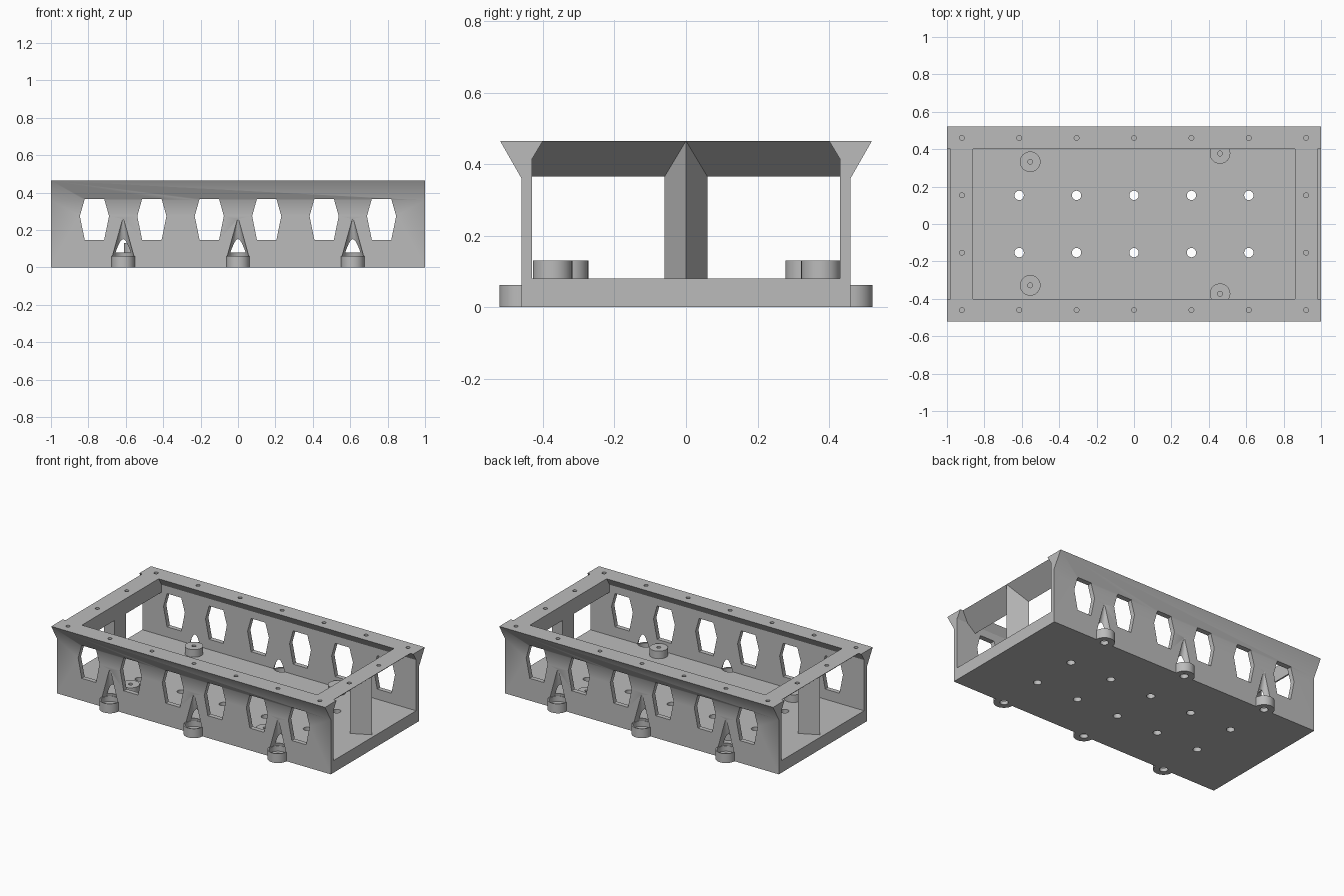
import bpy, bmesh
from math import radians
from mathutils import Matrix, Vector

cube = bpy.data.objects.get("Cube")
if cube:
    bpy.data.objects.remove(cube, do_unlink=True)

grey = bpy.data.materials.new("plain grey")
grey.use_nodes = True
grey.diffuse_color = (0.5, 0.5, 0.5, 1)
grey.node_tree.nodes["Principled BSDF"].inputs["Base Color"].default_value = (0.5, 0.5, 0.5, 1)


def finish(bm, name):
    bmesh.ops.recalc_face_normals(bm, faces=bm.faces)
    mesh = bpy.data.meshes.new(name)
    bm.to_mesh(mesh)
    bm.free()
    mesh.materials.append(grey)
    ob = bpy.data.objects.new(name, mesh)
    bpy.context.collection.objects.link(ob)
    return ob


def prism(name, points, direction):
    """Extrude a closed outline along a direction."""
    bm = bmesh.new()
    face = bm.faces.new([bm.verts.new(p) for p in points])
    new = bmesh.ops.extrude_face_region(bm, geom=[face])["geom"]
    bmesh.ops.translate(bm, vec=Vector(direction),
                        verts=[v for v in new if isinstance(v, bmesh.types.BMVert)])
    return finish(bm, name)


def cylinder(name, x, y, z0, z1, r0, r1=None, sides=32):
    bm = bmesh.new()
    bmesh.ops.create_cone(bm, cap_ends=True, segments=sides, radius1=r0,
                          radius2=r0 if r1 is None else r1, depth=z1 - z0,
                          matrix=Matrix.Translation((x, y, (z0 + z1) / 2)))
    return finish(bm, name)


def combine(target, tool, operation):
    mod = target.modifiers.new(operation, "BOOLEAN")
    mod.object, mod.operation, mod.solver = tool, operation, "EXACT"
    bpy.ops.object.select_all(action="DESELECT")
    bpy.context.view_layer.objects.active = target
    target.select_set(True)
    bpy.ops.object.modifier_apply(modifier=mod.name)
    bpy.data.objects.remove(tool, do_unlink=True)


TOP, FLOOR = 0.465, 0.08
pitch = 0.307
columns = [i * pitch for i in range(-2, 3)]

# Floor and flared side walls as one long section
half = [(0.46, 0), (0.46, 0.36), (0.52, TOP), (0.40, TOP), (0.43, 0.415), (0.43, FLOOR)]
section = half + [(-y, z) for y, z in reversed(half)]
tray = prism("tray", [(-1, y, z) for y, z in section], (2, 0, 0))

# Sloped end beams with wedge-shaped centre posts
for s in (-1, 1):
    beam = [(s * 0.86, -0.45, 0.365), (s * 0.86, -0.45, TOP), (s * 0.98, -0.45, TOP)]
    combine(tray, prism("end_beam", beam, (0, 0.9, 0)), "UNION")
    post = [(s * 0.86, -0.06, 0.05), (s * 0.86, 0.06, 0.05), (s * 0.98, 0, 0.05)]
    combine(tray, prism("end_post", post, (0, 0, TOP - 0.05)), "UNION")

# Outer mounting lugs with pocket, tapered tool recess and screw hole
for s in (-1, 1):
    for x in columns[::2]:
        y = s * 0.46
        combine(tray, cylinder("lug", x, y, 0, 0.062, 0.062), "UNION")
        combine(tray, cylinder("lug_pocket", x, y, 0.025, 0.07, 0.053), "DIFFERENCE")
        combine(tray, cylinder("tool_recess", x, s * 0.463, 0.06, 0.265, 0.058, 0.002), "DIFFERENCE")
        combine(tray, cylinder("lug_hole", x, y, -0.02, 0.05, 0.025), "DIFFERENCE")

# Six-sided windows through both walls
for i in range(-3, 3):
    x = (i + 0.5) * pitch
    outline = [(-0.052, 0.147), (0.052, 0.147), (0.078, 0.275),
               (0.052, 0.367), (-0.052, 0.367), (-0.078, 0.275)]
    combine(tray, prism("window", [(x + u, -0.7, z) for u, z in outline], (0, 1.4, 0)), "DIFFERENCE")

# Floor drain holes
for x in columns:
    for y in (-0.153, 0.153):
        combine(tray, cylinder("floor_hole", x, y, -0.05, 0.12, 0.025), "DIFFERENCE")

# Blind screw holes around the rim
rim = [(x, s * 0.46) for x in [-0.92] + columns + [0.92] for s in (-1, 1)]
rim += [(sx * 0.92, sy * pitch / 2) for sx in (-1, 1) for sy in (-1, 1)]
for x, y in rim:
    combine(tray, cylinder("rim_hole", x, y, TOP - 0.035, TOP + 0.05, 0.013, sides=20), "DIFFERENCE")

# Circuit board standoffs on the floor
for x, y in [(-0.555, 0.333), (-0.555, -0.328), (0.46, 0.377), (0.46, -0.373)]:
    combine(tray, cylinder("standoff", x, y, 0.06, 0.13, 0.055), "UNION")
    combine(tray, cylinder("standoff_hole", x, y, 0.085, 0.2, 0.013, sides=20), "DIFFERENCE")

bpy.ops.object.select_all(action="DESELECT")
tray.select_set(True)
bpy.context.view_layer.objects.active = tray
bpy.ops.object.shade_smooth_by_angle(angle=radians(30))
